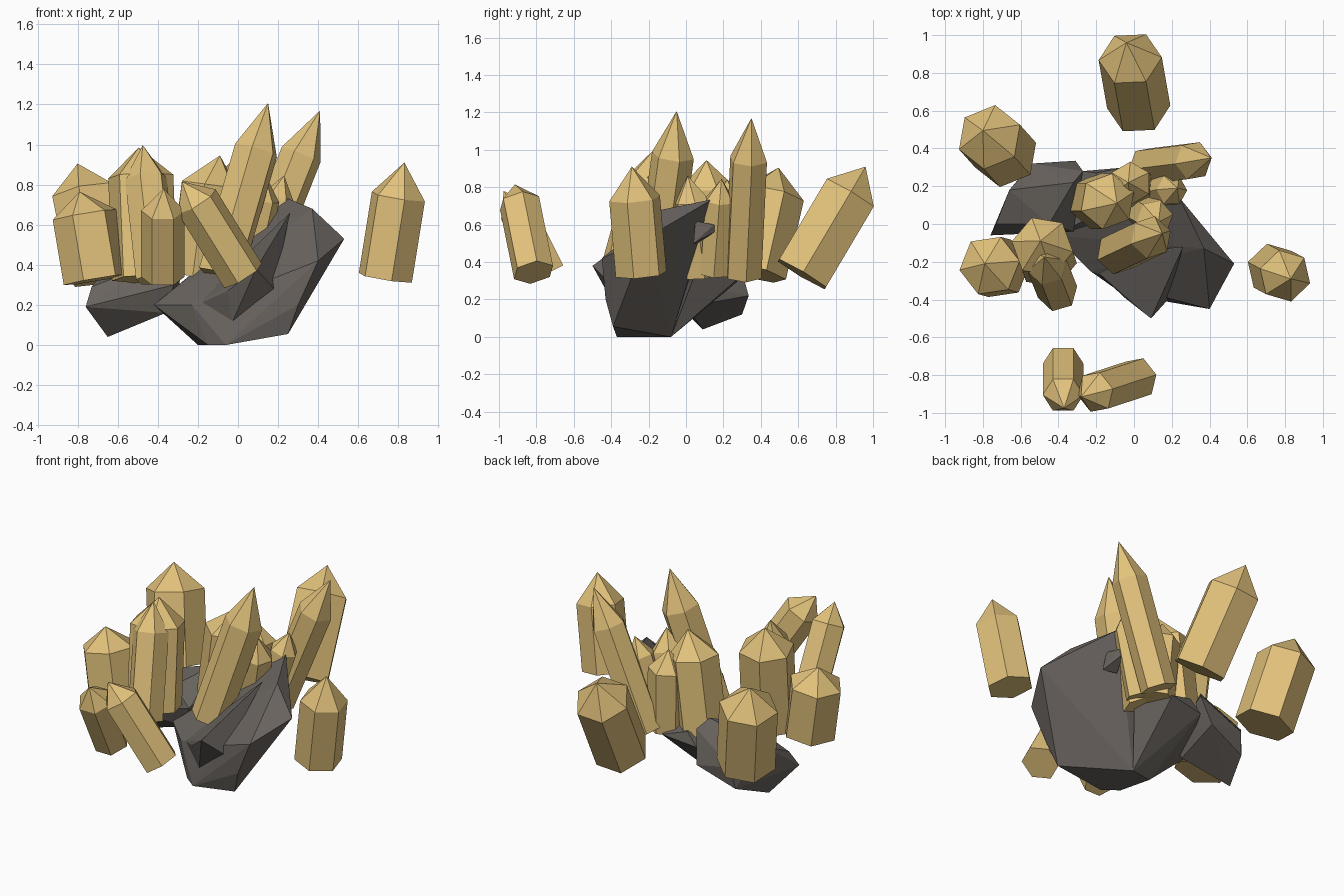
import bpy, bmesh, math
from mathutils import Vector


def material(name, rgb):
    m = bpy.data.materials.new(name)
    m.diffuse_color = (*rgb, 1)
    return m


GOLD = material("golden_crystal", (0.76, 0.54, 0.20))
STONE = material("dark_stone", (0.140, 0.125, 0.113))


def finish(bm, name, mat):
    bmesh.ops.recalc_face_normals(bm, faces=bm.faces[:])
    mesh = bpy.data.meshes.new(name)
    bm.to_mesh(mesh)
    bm.free()
    mesh.materials.append(mat)
    obj = bpy.data.objects.new(name, mesh)
    bpy.context.collection.objects.link(obj)
    return obj


def crystal(name, base, shoulder, tip, radius, roll=0, sides=6):
    """Prism from base to shoulder, closed by a pyramid at the tip."""
    base, shoulder, tip = Vector(base), Vector(shoulder), Vector(tip)
    axis = (shoulder - base).normalized()
    u = (Vector((1, 0, 0)) - axis * axis.x).normalized()
    v = axis.cross(u)
    bm = bmesh.new()
    rings = []
    for c in (base, shoulder):
        ring = []
        for i in range(sides):
            a = math.radians(roll) + i * math.tau / sides
            ring.append(bm.verts.new(c + radius * (u * math.cos(a) + v * math.sin(a))))
        rings.append(ring)
    lo, hi = rings
    top = bm.verts.new(tip)
    bm.faces.new(lo[::-1])
    for i in range(sides):
        j = (i + 1) % sides
        bm.faces.new((lo[i], lo[j], hi[j], hi[i]))
        bm.faces.new((hi[i], hi[j], top))
    return finish(bm, name, GOLD)


def rock(name, points):
    """Faceted boulder wrapped around its corner points."""
    bm = bmesh.new()
    for p in points:
        bm.verts.new(p)
    res = bmesh.ops.convex_hull(bm, input=bm.verts[:])
    junk = [g for g in res["geom_interior"] + res["geom_unused"]
            if isinstance(g, bmesh.types.BMVert)]
    bmesh.ops.delete(bm, geom=list(set(junk)), context='VERTS')
    return finish(bm, name, STONE)


# Outer ring of loose crystals
crystal("back_crystal", (0.025, 0.62, 0.335), (-0.02, 0.875, 0.765), (-0.04, 0.96, 0.91), 0.168)
crystal("back_left_crystal", (-0.68, 0.365, 0.34), (-0.765, 0.46, 0.76), (-0.80, 0.495, 0.905), 0.175, 20)
crystal("right_crystal", (0.735, -0.24, 0.335), (0.80, -0.275, 0.74), (0.83, -0.29, 0.91), 0.14, 43)
crystal("front_crystal", (-0.375, -0.74, 0.34), (-0.375, -0.905, 0.67), (-0.37, -0.975, 0.78), 0.108)
crystal("front_leaning_crystal", (0.025, -0.815, 0.345), (-0.205, -0.89, 0.715), (-0.28, -0.915, 0.815), 0.113, 15)

# Left cluster
crystal("left_crystal", (-0.71, -0.235, 0.325), (-0.765, -0.22, 0.65), (-0.79, -0.21, 0.765), 0.163, 8)
crystal("left_thick_crystal", (-0.465, -0.18, 0.33), (-0.485, -0.12, 0.84), (-0.495, -0.09, 0.985), 0.165, 50)
crystal("left_slim_crystal", (-0.405, -0.36, 0.33), (-0.46, -0.22, 0.83), (-0.475, -0.175, 0.997), 0.108, 15)

# Middle cluster
crystal("tall_crystal", (-0.09, -0.155, 0.35), (0.09, -0.07, 0.97), (0.15, -0.05, 1.207), 0.115, 20)
crystal("tall_back_crystal", (0.07, 0.305, 0.33), (0.315, 0.335, 0.95), (0.41, 0.35, 1.17), 0.105, 10)
crystal("middle_thick_crystal", (-0.20, 0.12, 0.34), (-0.14, 0.12, 0.80), (-0.09, 0.11, 0.945), 0.15, 20)
crystal("middle_back_crystal", (0.0, 0.19, 0.33), (-0.02, 0.215, 0.72), (-0.03, 0.22, 0.84), 0.115, 30)
crystal("middle_small_crystal", (0.02, 0.08, 0.33), (0.11, 0.03, 0.73), (0.13, 0.01, 0.86), 0.10, 10)
crystal("middle_right_crystal", (0.08, 0.15, 0.34), (0.20, 0.18, 0.73), (0.23, 0.19, 0.845), 0.085)

# Large boulder with a front lobe, a low back lobe and a small spur
rock("large_boulder", [
    (-0.20, -0.10, 0.0), (-0.06, -0.08, 0.0), (-0.06, -0.37, 0.0), (-0.15, -0.30, 0.0),
    (0.25, -0.39, 0.055), (0.30, -0.43, 0.20), (-0.42, -0.06, 0.20), (0.53, -0.21, 0.53),
    (0.40, -0.45, 0.42), (0.17, -0.39, 0.33), (0.24, 0.14, 0.735), (0.37, -0.13, 0.68),
    (0.02, 0.03, 0.35), (-0.23, -0.25, 0.20)])
rock("front_lobe", [
    (0.09, -0.50, 0.38), (-0.05, -0.39, 0.27), (-0.23, -0.22, 0.19), (-0.03, -0.35, 0.11),
    (0.26, -0.12, 0.66), (0.18, -0.40, 0.28), (0.0, -0.15, 0.40)])
rock("back_lobe", [
    (-0.42, -0.06, 0.20), (-0.27, 0.28, 0.30), (-0.04, 0.30, 0.33), (0.04, 0.05, 0.34),
    (-0.06, -0.08, 0.0), (-0.20, -0.10, 0.0), (-0.10, 0.10, 0.40), (-0.20, 0.27, 0.38)])
rock("rock_spur", [
    (0.22, 0.17, 0.57), (0.24, 0.15, 0.60), (0.27, 0.04, 0.50), (0.18, 0.06, 0.50),
    (0.25, 0.05, 0.62)])

# Smaller boulder on the left
rock("small_boulder", [
    (-0.65, 0.09, 0.04), (-0.76, -0.06, 0.19), (-0.73, 0.0, 0.29), (-0.66, 0.18, 0.38),
    (-0.54, 0.32, 0.26), (-0.31, 0.335, 0.22), (-0.56, 0.30, 0.12), (-0.27, 0.28, 0.42),
    (-0.36, 0.0, 0.16), (-0.45, 0.0, 0.40), (-0.32, -0.04, 0.30), (-0.32, 0.22, 0.48)])
